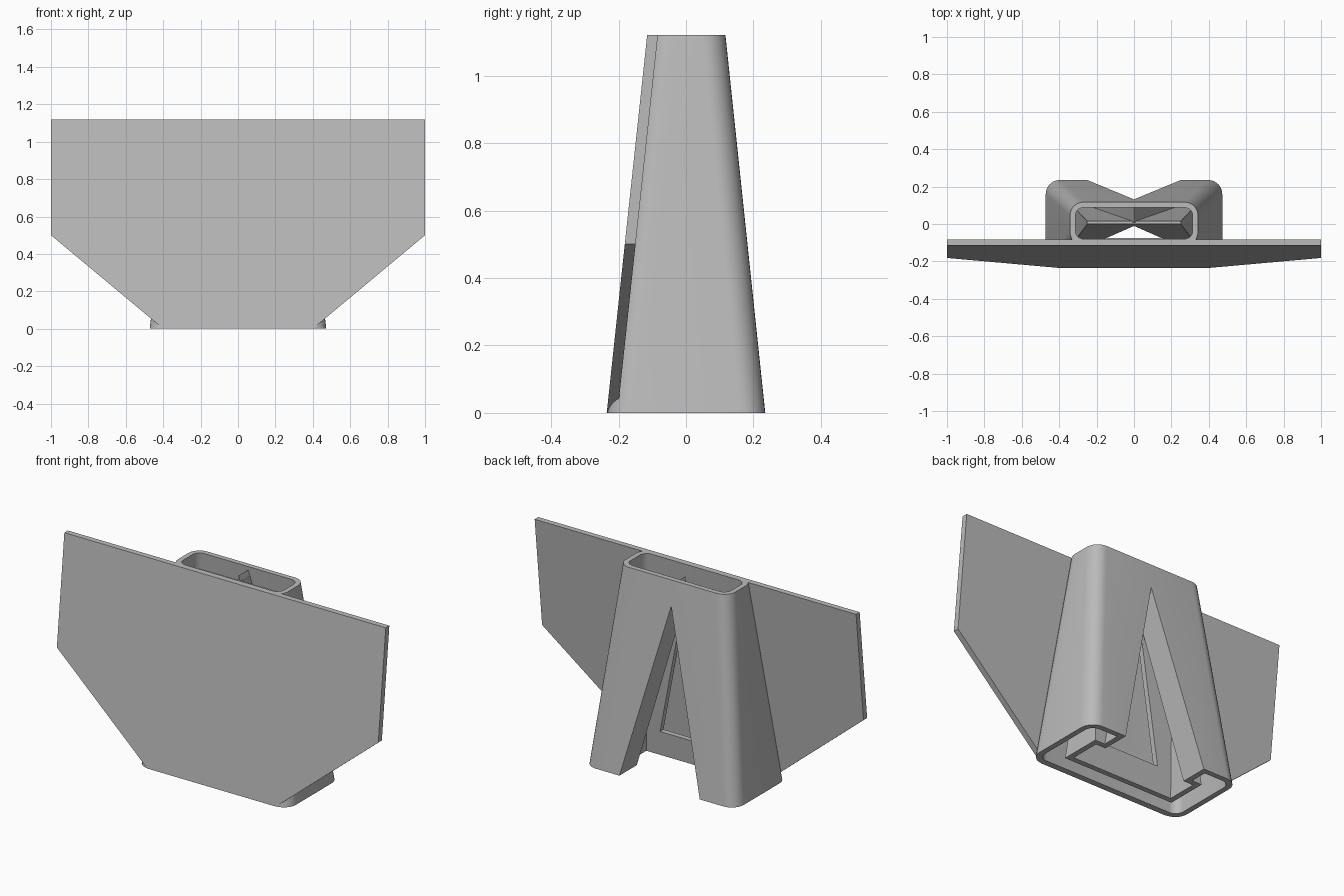
import bpy, bmesh, math

cube = bpy.data.objects.get("Cube")
if cube:
    bpy.data.objects.remove(cube, do_unlink=True)

H = 1.12        # overall height
LEAN = 0.107    # how far the front leans back per unit of height

grey = bpy.data.materials.new("matte_grey")
grey.use_nodes = True
grey.diffuse_color = (0.5, 0.5, 0.5, 1)
grey.node_tree.nodes["Principled BSDF"].inputs["Base Color"].default_value = (0.5, 0.5, 0.5, 1)


def loft(name, rings):
    """Closed solid skinned between two matching rings of points."""
    bm = bmesh.new()
    low, high = [[bm.verts.new(p) for p in ring] for ring in rings]
    n = len(low)
    bm.faces.new(low)
    bm.faces.new(high)
    for i in range(n):
        j = (i + 1) % n
        bm.faces.new((low[i], low[j], high[j], high[i]))
    bmesh.ops.recalc_face_normals(bm, faces=bm.faces)
    mesh = bpy.data.meshes.new(name)
    bm.to_mesh(mesh)
    bm.free()
    mesh.materials.append(grey)
    ob = bpy.data.objects.new(name, mesh)
    bpy.context.collection.objects.link(ob)
    return ob


def rounded(half_x, y0, y1, r, steps=8):
    """Rounded rectangle outline, or a plain one when r is zero."""
    pts = []
    corners = [(half_x, y1), (-half_x, y1), (-half_x, y0), (half_x, y0)]
    for k, (cx, cy) in enumerate(corners):
        if r == 0:
            pts.append((cx, cy))
            continue
        ox = cx - math.copysign(r, cx)
        oy = cy - r if cy == y1 else cy + r
        for s in range(steps + 1):
            a = math.pi / 2 * (k + s / steps)
            pts.append((ox + r * math.cos(a), oy + r * math.sin(a)))
    return pts


def frustum(name, bottom, top, height, z0, z1):
    """Tapered block defined at z = 0 and z = height, made from z0 to z1."""
    a, b = rounded(*bottom), rounded(*top)

    def ring(z):
        t = z / height
        return [(p[0] + (q[0] - p[0]) * t, p[1] + (q[1] - p[1]) * t, z) for p, q in zip(a, b)]
    return loft(name, (ring(z0), ring(z1)))


def prism(name, outline, y0, y1, lean0=0.0, lean1=0.0):
    """Outline in x and z pushed through y, each end optionally leaning."""
    return loft(name, ([(x, y0 + lean0 * z, z) for x, z in outline],
                       [(x, y1 + lean1 * z, z) for x, z in outline]))


def vee(half, apex, z0):
    w = half * (1 - z0 / apex)
    return [(-w, z0), (w, z0), (0, apex)]


def subtract(target, *cutters):
    for cutter in cutters:
        mod = target.modifiers.new("cut", "BOOLEAN")
        mod.operation = "DIFFERENCE"
        mod.solver = "EXACT"
        mod.object = cutter
        bpy.context.view_layer.objects.active = target
        bpy.ops.object.modifier_apply(modifier=mod.name)
        bpy.data.objects.remove(cutter, do_unlink=True)


# Tapered outer sleeve
body = frustum("tapered_sleeve", (0.472, -0.233, 0.235, 0.075),
               (0.342, -0.113, 0.117, 0.07), H, 0, H)

# Hollow between the sleeve and the wedge-shaped slot lining
void = frustum("hollow", (0.442, -0.2, 0.205, 0.048),
               (0.314, -0.08, 0.088, 0.045), H, -0.05, H + 0.05)
lining = frustum("lining", (0.34, -0.12, 0.11, 0), (0.25, 0.0, 0.015, 0), 1.07, -0.08, 1.07)
lip = prism("lip_walls", vee(0.28, 1.1, -0.09), 0.007, 0.5)
web = prism("centre_web", [(-0.009, 0.85), (0.009, 0.85), (0.009, 1.068), (-0.009, 1.068)], 0.006, 0.5)
subtract(void, lining, lip, web)
subtract(body, void)

# Wedge slot, rear notch and the opening in the lining's front wall
slot = frustum("slot", (0.31, -0.09, 0.08, 0), (0.243, 0.0025, 0.0065, 0), 0.84, -0.06, 0.84)
notch = prism("notch", vee(0.25, 0.98, -0.07), 0.002, 0.6)
opening = prism("opening", vee(0.249, 0.978, 0.14), -0.15, 0.55, LEAN)
subtract(body, slot, notch, opening)

# Wide leaning front plate with sloped lower corners
plate = prism("front_plate", [(-0.4, 0), (0.4, 0), (1, 0.5), (1, H), (-1, H), (-1, 0.5)],
              -0.235, -0.203, LEAN, LEAN)

for ob in (body, plate):
    bpy.ops.object.select_all(action="DESELECT")
    ob.select_set(True)
    bpy.context.view_layer.objects.active = ob
    bpy.ops.object.shade_smooth_by_angle(angle=math.radians(30))
